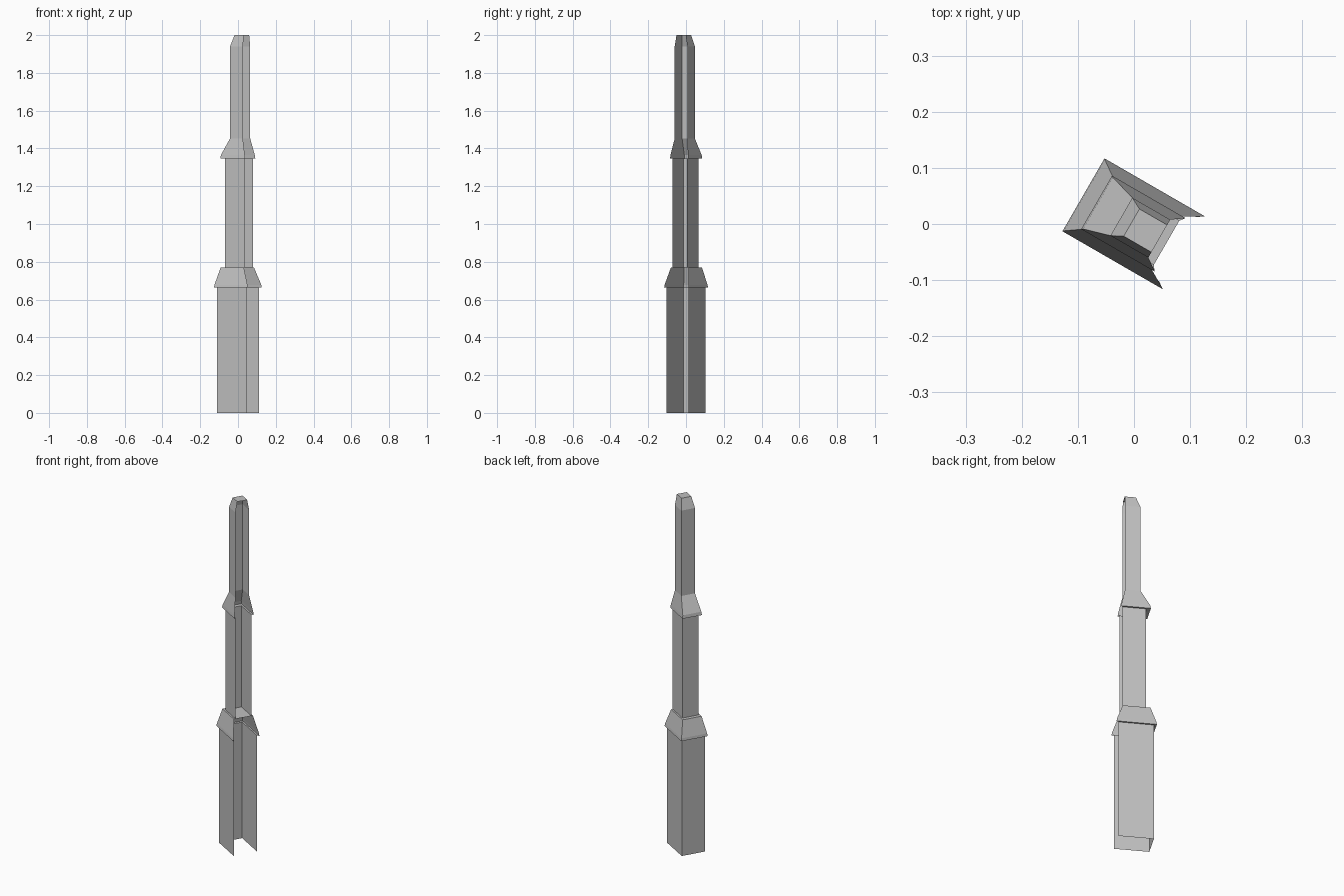
import bpy, bmesh, math
from mathutils import Matrix

cube = bpy.data.objects.get("Cube")
if cube:
    bpy.data.objects.remove(cube, do_unlink=True)

grey = bpy.data.materials.new("plain grey")
grey.use_nodes = True
colour = (0.53, 0.53, 0.53, 1)
grey.diffuse_color = colour
grey.node_tree.nodes["Principled BSDF"].inputs["Base Color"].default_value = colour

TURN = Matrix.Rotation(math.radians(-30), 4, "Z")


def channel(name, sections, cap=False):
    """Three-sided shell open along one end; sections are (z, back, open end, half width)."""
    bm = bmesh.new()
    rows = []
    for z, back, end, half in sections:
        corners = [(end, half), (back, half), (back, -half), (end, -half)]
        rows.append([bm.verts.new((u, v, z)) for u, v in corners])
    for low, high in zip(rows, rows[1:]):
        for i in range(3):
            bm.faces.new((low[i], low[i + 1], high[i + 1], high[i]))
    if cap:
        bm.faces.new(rows[-1])
    bm.transform(TURN)
    mesh = bpy.data.meshes.new(name)
    bm.to_mesh(mesh)
    bm.free()
    mesh.materials.append(grey)
    obj = bpy.data.objects.new(name, mesh)
    bpy.context.collection.objects.link(obj)
    return obj


# Cross-sections shared by neighbouring parts: back, open end, half width
LOWER = (-0.09, 0.09, 0.066)
MIDDLE = (-0.054, 0.067, 0.045)
UPPER = (-0.026, 0.052, 0.039)

# Straight lower shaft, open at the bottom
channel("lower_shaft", [(0, *LOWER), (0.663, *LOWER)])

# Lower collar: underside ledge, lip, slope and flat shelf
channel("lower_collar", [
    (0.663, *LOWER),
    (0.663, -0.104, 0.102, 0.075),
    (0.678, -0.102, 0.1, 0.073),
    (0.769, -0.075, 0.067, 0.054),
], cap=True)

# Middle shaft
channel("middle_shaft", [(0.769, *MIDDLE), (1.347, *MIDDLE)])

# Upper collar: ledge, lip and slope into the spire
channel("upper_collar", [
    (1.347, *MIDDLE),
    (1.347, -0.077, 0.074, 0.055),
    (1.365, -0.074, 0.072, 0.053),
    (1.453, *UPPER),
])

# Spire with bevelled, capped tip
channel("spire", [(1.453, *UPPER), (1.94, *UPPER), (2.0, -0.005, 0.052, 0.028)], cap=True)
